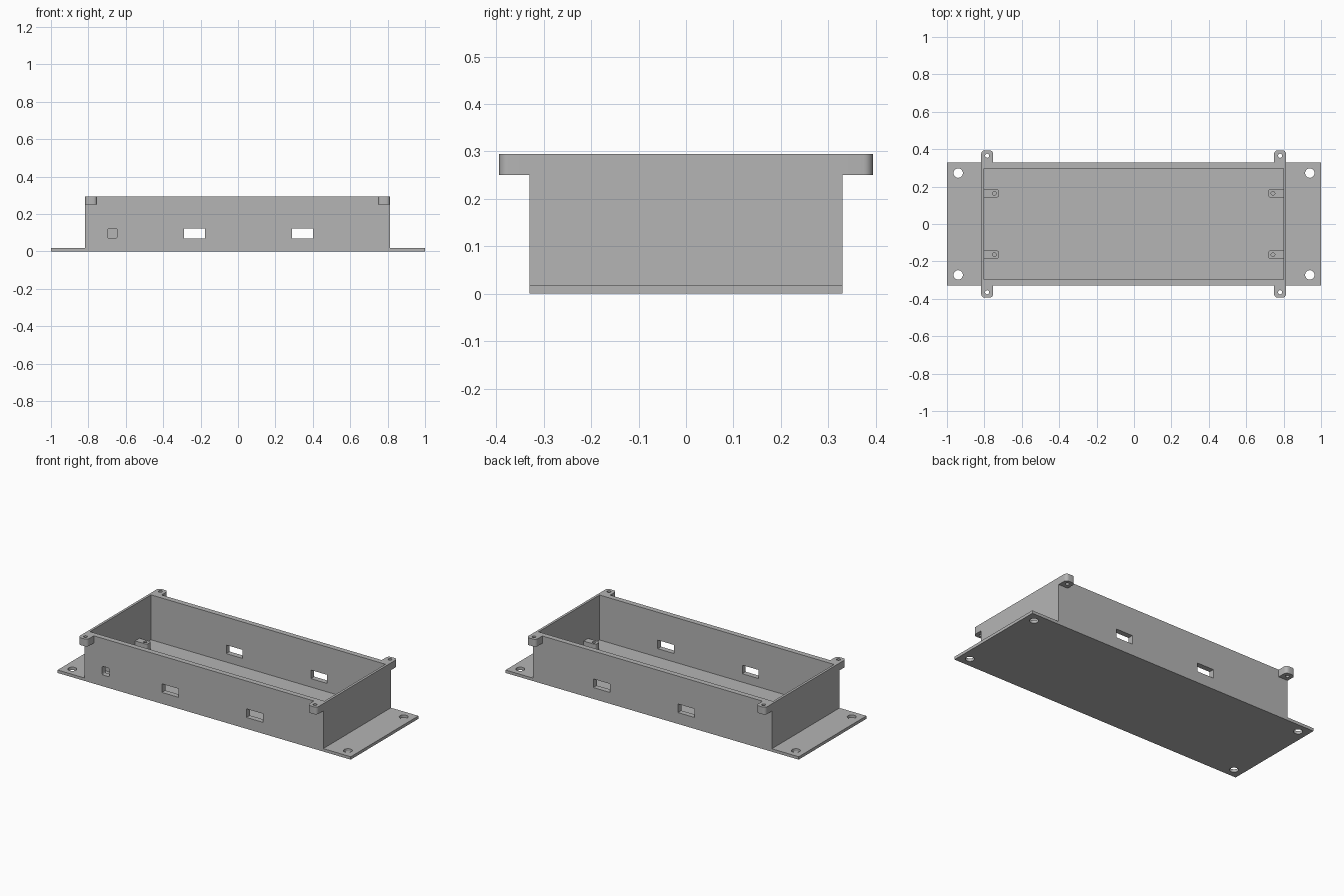
import bpy, bmesh, math
from mathutils import Matrix, Vector

if "Cube" in bpy.data.objects:
    bpy.data.objects.remove(bpy.data.objects["Cube"], do_unlink=True)

GREY = (0.46, 0.46, 0.46, 1)
mat = bpy.data.materials.new("plain grey")
mat.use_nodes = True
mat.diffuse_color = GREY
mat.node_tree.nodes["Principled BSDF"].inputs["Base Color"].default_value = GREY

FLOOR, TOP = 0.018, 0.295
SHIFT = -0.002           # the box sits slightly off the plate centre
BOX_X, BOX_Y = 0.815, 0.33
IN_X, IN_Y = 0.80, 0.297


def add_box(bm, lo, hi, round_y=0):
    """Box between two corners, optionally rounding its edges along y."""
    lo, hi = Vector(lo), Vector(hi)
    m = Matrix.Translation((lo + hi) / 2) @ Matrix.Diagonal((*(hi - lo), 1))
    verts = bmesh.ops.create_cube(bm, size=1, matrix=m)["verts"]
    if round_y:
        edges = {e for v in verts for e in v.link_edges
                 if abs(e.verts[0].co.y - e.verts[1].co.y) > 0.001}
        bmesh.ops.bevel(bm, geom=list(edges), offset=round_y, segments=3,
                        profile=0.5, affect='EDGES')


def add_pin(bm, x, y, radius, z0, z1):
    bmesh.ops.create_cone(bm, cap_ends=True, segments=32, radius1=radius,
                          radius2=radius, depth=z1 - z0,
                          matrix=Matrix.Translation((x, y, (z0 + z1) / 2)))


def finish(name, bm):
    bmesh.ops.recalc_face_normals(bm, faces=bm.faces)
    mesh = bpy.data.meshes.new(name)
    bm.to_mesh(mesh)
    bm.free()
    mesh.materials.append(mat)
    ob = bpy.data.objects.new(name, mesh)
    bpy.context.collection.objects.link(ob)
    return ob


def cut(ob, bm):
    """Subtract the cutter mesh from the object and discard it."""
    cutter = finish("cutter", bm)
    cutter.hide_render = True
    mod = ob.modifiers.new("holes", 'BOOLEAN')
    mod.operation, mod.solver, mod.object = 'DIFFERENCE', 'EXACT', cutter
    bpy.ops.object.select_all(action='DESELECT')
    bpy.context.view_layer.objects.active = ob
    ob.select_set(True)
    bpy.ops.object.modifier_apply(modifier=mod.name)
    bpy.data.objects.remove(cutter, do_unlink=True)
    bpy.ops.object.shade_smooth_by_angle(angle=math.radians(30))


def lug(name, x, y, angle, length, width, radius, hole_at, hole_r, z0, z1):
    """Drilled tab growing from (x, y) along angle, with a rounded far end."""
    place = Matrix.Translation((x, y, z0)) @ Matrix.Rotation(angle, 4, 'Z')
    pts = [(0, -width / 2)]
    for side, start in ((-1, -90), (1, 0)):
        for i in range(7):
            a = math.radians(start + i * 15)
            pts.append((length - radius + radius * math.cos(a),
                        side * (width / 2 - radius) + radius * math.sin(a)))
    pts.append((0, width / 2))
    bm = bmesh.new()
    face = bm.faces.new([bm.verts.new(place @ Vector((*p, 0))) for p in pts])
    ext = bmesh.ops.extrude_face_region(bm, geom=[face])["geom"]
    top = [g for g in ext if isinstance(g, bmesh.types.BMVert)]
    bmesh.ops.translate(bm, verts=top, vec=(0, 0, z1 - z0))
    ob = finish(name, bm)
    c = place @ Vector((hole_at, 0, 0))
    drill = bmesh.new()
    add_pin(drill, c.x, c.y, hole_r, z0 - 0.01 if z0 > FLOOR else z0 + 0.004, z1 + 0.01)
    cut(ob, drill)


# Base plate with four mounting holes
bm = bmesh.new()
add_box(bm, (-1, -BOX_Y, 0), (1, BOX_Y, FLOOR))
plate = finish("base_plate", bm)
bm = bmesh.new()
for x in (-0.94, 0.94):
    for y in (-0.272, 0.272):
        add_pin(bm, x, y, 0.025, -0.02, 0.04)
cut(plate, bm)

# Enclosure walls: hollow box, slots through front and back, one front port
bm = bmesh.new()
add_box(bm, (SHIFT - BOX_X, -BOX_Y, FLOOR), (SHIFT + BOX_X, BOX_Y, TOP))
walls = finish("enclosure_walls", bm)
bm = bmesh.new()
add_box(bm, (SHIFT - IN_X, -IN_Y, 0), (SHIFT + IN_X, IN_Y, TOP + 0.1))
cut(walls, bm)
bm = bmesh.new()
for x in (-0.232, 0.345):
    add_box(bm, (x - 0.056, -0.5, 0.07), (x + 0.056, 0.5, 0.123))
add_box(bm, (-0.696, -0.5, 0.07), (-0.647, 0, 0.123), round_y=0.008)
cut(walls, bm)

# Corner ears for the lid screws, and drilled standoffs on the end walls
for sx, side in ((-1, "right"), (1, "left")):
    for sy, end in ((-1, "front"), (1, "back")):
        lug(f"lid_ear_{end}_{side}", SHIFT + sx * (BOX_X - 0.032), sy * BOX_Y,
            sy * math.pi / 2, 0.064, 0.064, 0.02, 0.035, 0.011, 0.25, TOP)
        lug(f"standoff_{end}_{side}", SHIFT + sx * IN_X, sy * 0.164,
            math.pi if sx > 0 else 0, 0.081, 0.044, 0.013, 0.055, 0.01, FLOOR, 0.07)
